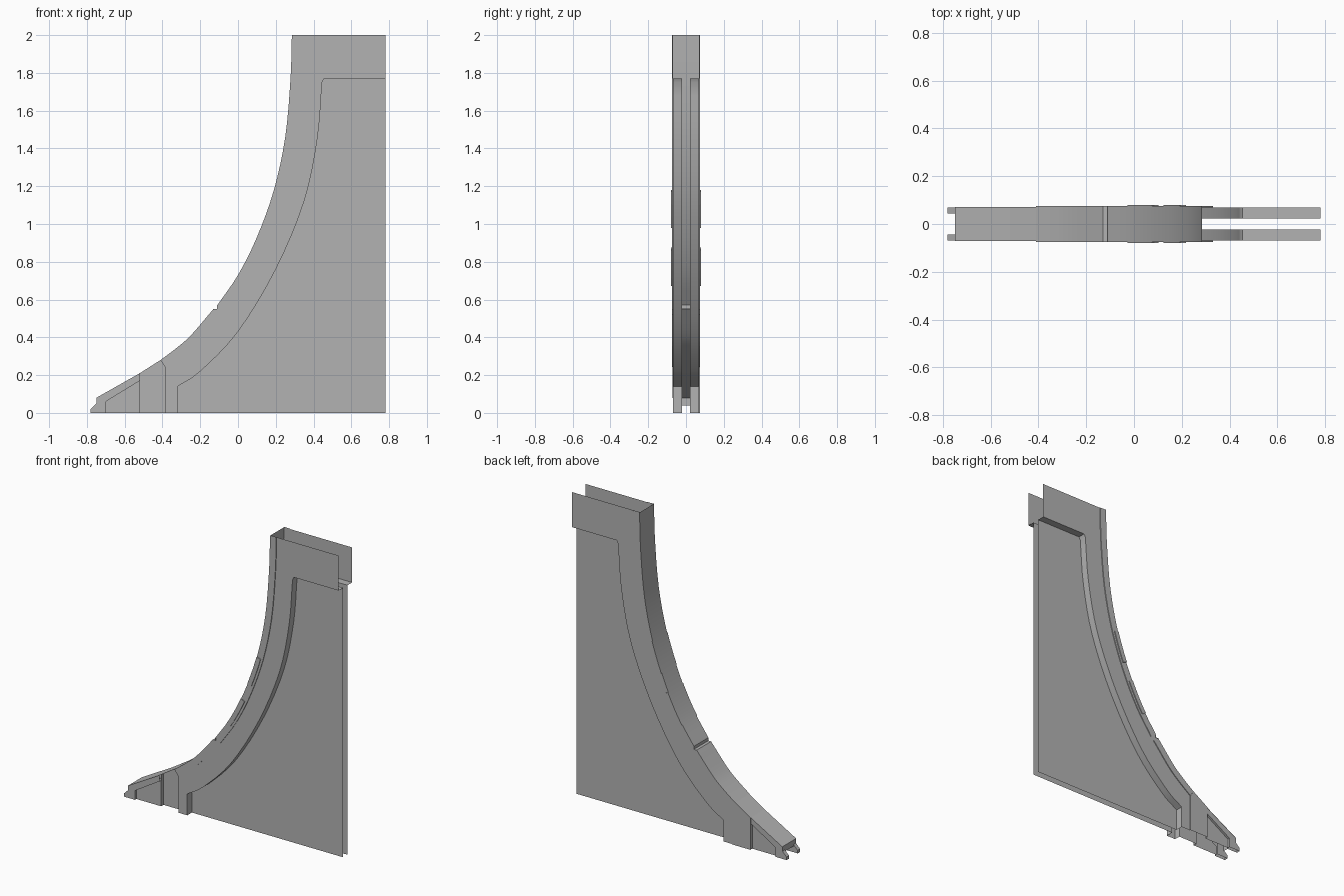
import bpy
import bmesh
from mathutils import Vector

cube = bpy.data.objects.get("Cube")
if cube:
    bpy.data.objects.remove(cube, do_unlink=True)

grey = bpy.data.materials.new("plain_grey")
grey.use_nodes = True
COLOR = (0.45, 0.45, 0.45, 1)
grey.diffuse_color = COLOR
grey.node_tree.nodes["Principled BSDF"].inputs["Base Color"].default_value = COLOR


def finish(name, bm, smooth=False):
    mesh = bpy.data.meshes.new(name)
    bm.to_mesh(mesh)
    bm.free()
    mesh.materials.append(grey)
    ob = bpy.data.objects.new(name, mesh)
    bpy.context.collection.objects.link(ob)
    if smooth:
        bpy.ops.object.select_all(action="DESELECT")
        ob.select_set(True)
        bpy.context.view_layer.objects.active = ob
        bpy.ops.object.shade_smooth_by_angle(angle=0.4)
    return ob


def sheet(name, points, y):
    """Flat sheet in the xz plane; its face looks away from the centre."""
    bm = bmesh.new()
    face = bm.faces.new([bm.verts.new((x, y, z)) for x, z in points])
    face.normal_update()
    if face.normal.y * y < 0:
        face.normal_flip()
    bmesh.ops.triangulate(bm, faces=[face])
    return finish(name, bm)


def strip(name, a, ya, b, yb, smooth=False):
    """Ribbon joining path a at depth ya to path b at depth yb."""
    bm = bmesh.new()
    va = [bm.verts.new((x, ya, z)) for x, z in a]
    vb = [bm.verts.new((x, yb, z)) for x, z in b]
    for i in range(len(a) - 1):
        bm.faces.new((va[i], va[i + 1], vb[i + 1], vb[i]))
    return finish(name, bm, smooth)


def curve(points, steps=4):
    """Smooth path through a few points."""
    p = [Vector(q) for q in points]
    p = [2 * p[0] - p[1]] + p + [2 * p[-1] - p[-2]]
    out = []
    for a, b, c, d in zip(p, p[1:], p[2:], p[3:]):
        for k in range(steps):
            t = k / steps
            out.append(0.5 * (2 * b + (c - a) * t + (2 * a - 5 * b + 4 * c - d) * t * t
                              + (3 * b - a - 3 * c + d) * t ** 3))
    return out + [p[-2]]


def offset(path, dist):
    """Shift a path toward the inside of the arch."""
    out = []
    for i, p in enumerate(path):
        t = (path[min(i + 1, len(path) - 1)] - path[max(i - 1, 0)]).normalized()
        out.append(p + Vector((t.y, -t.x)) * dist)
    return out


# Main profiles of the arch
lower = curve([(-0.41, 0.28), (-0.33, 0.34), (-0.25, 0.41), (-0.13, 0.55)])
upper = curve([(-0.11, 0.57), (0, 0.73), (0.1, 0.93), (0.19, 1.18),
               (0.25, 1.46), (0.278, 1.77), (0.285, 2)])
groove = [Vector((-0.11, 0.55))]
inner = curve([(-0.32, 0.14), (-0.2, 0.22), (0, 0.43), (0.2, 0.76),
               (0.35, 1.12), (0.42, 1.45), (0.445, 1.75)])
inner = [(-0.32, 0)] + inner + [(0.455, 1.77), (0.78, 1.77)]
toe = [(-0.75, 0.08), (-0.52, 0.21), (-0.41, 0.28)]

# Broad curved wall and the small groove across it
strip("foot_top", toe, -0.072, toe, 0.072)
strip("lower_curved_wall", lower, -0.075, lower, 0.075, True)
strip("upper_curved_wall", upper, -0.075, upper, 0.075, True)
cut = [lower[-1], groove[0], upper[0]]
strip("wall_groove", cut, -0.075, cut, 0.075)

# Foot outlines
foot_nose = [(-0.78, 0), (-0.78, 0.02), (-0.75, 0.05), (-0.75, 0.08)]
foot_recess = [(-0.52, 0.17), (-0.70, 0.06), (-0.70, 0)]
full_edge = lower + groove + upper

for side, label in ((-1, "front"), (1, "back")):
    outer, skin, deep = side * 0.075, side * 0.07, side * 0.022

    # Raised rim beside the curved wall
    for part, path in (("lower", lower), ("upper", upper)):
        inset = offset(path, 0.045)
        strip(f"{label}_{part}_rim", path, outer, inset, outer)
        strip(f"{label}_{part}_rim_step", inset, outer, inset, skin)

    # Side skin, recess wall and deep panel
    sheet(f"{label}_side_skin",
          full_edge + [(0.78, 2)] + inner[::-1] + [(-0.385, 0), (-0.385, 0.24)], skin)
    strip(f"{label}_recess_wall", inner, skin, inner, deep, True)
    sheet(f"{label}_deep_panel", inner + [(0.78, 0)], deep)

    # Small pads on the rim
    for k, (z0, z1) in enumerate(((0.71, 0.86), (1.0, 1.17))):
        pad = [p for p in upper if z0 - 0.03 <= p.y <= z1 + 0.03]
        pad_in = offset(pad, 0.03)
        y = side * 0.08
        strip(f"{label}_pad_{k + 1}", pad, y, pad_in, y)
        loop = pad + pad_in[::-1] + pad[:1]
        strip(f"{label}_pad_edge_{k + 1}", loop, y, loop, outer)

    # Foot frame with a shallow inset panel and a projecting nose
    sheet(f"{label}_foot_frame", foot_nose + [(-0.52, 0.21)] + foot_recess, skin)
    strip(f"{label}_foot_recess", foot_recess, skin, foot_recess, side * 0.055)
    sheet(f"{label}_foot_panel", foot_recess + [(-0.52, 0)], side * 0.055)
    strip(f"{label}_foot_nose", foot_nose, skin, foot_nose, side * 0.045)
    nose_back = foot_nose + [(-0.70, 0.1), (-0.70, 0)]
    sheet(f"{label}_nose_inside", nose_back, side * 0.045)

    # Web between the foot and the arch
    web_y = -0.03 if side < 0 else 0.075
    web = [(-0.52, 0), (-0.52, 0.21), (-0.41, 0.28), (-0.385, 0.24), (-0.385, 0)]
    sheet(f"{label}_web", web, web_y)
    strip(f"{label}_web_foot_edge", web[:2], web_y, web[:2], side * 0.055)
    strip(f"{label}_web_arch_edge", web[2:], web_y, web[2:], skin)

# End wall of the toe between the two noses
end = [(-0.75, 0.04), (-0.75, 0.08)]
strip("toe_end", end, -0.07, end, 0.07)
